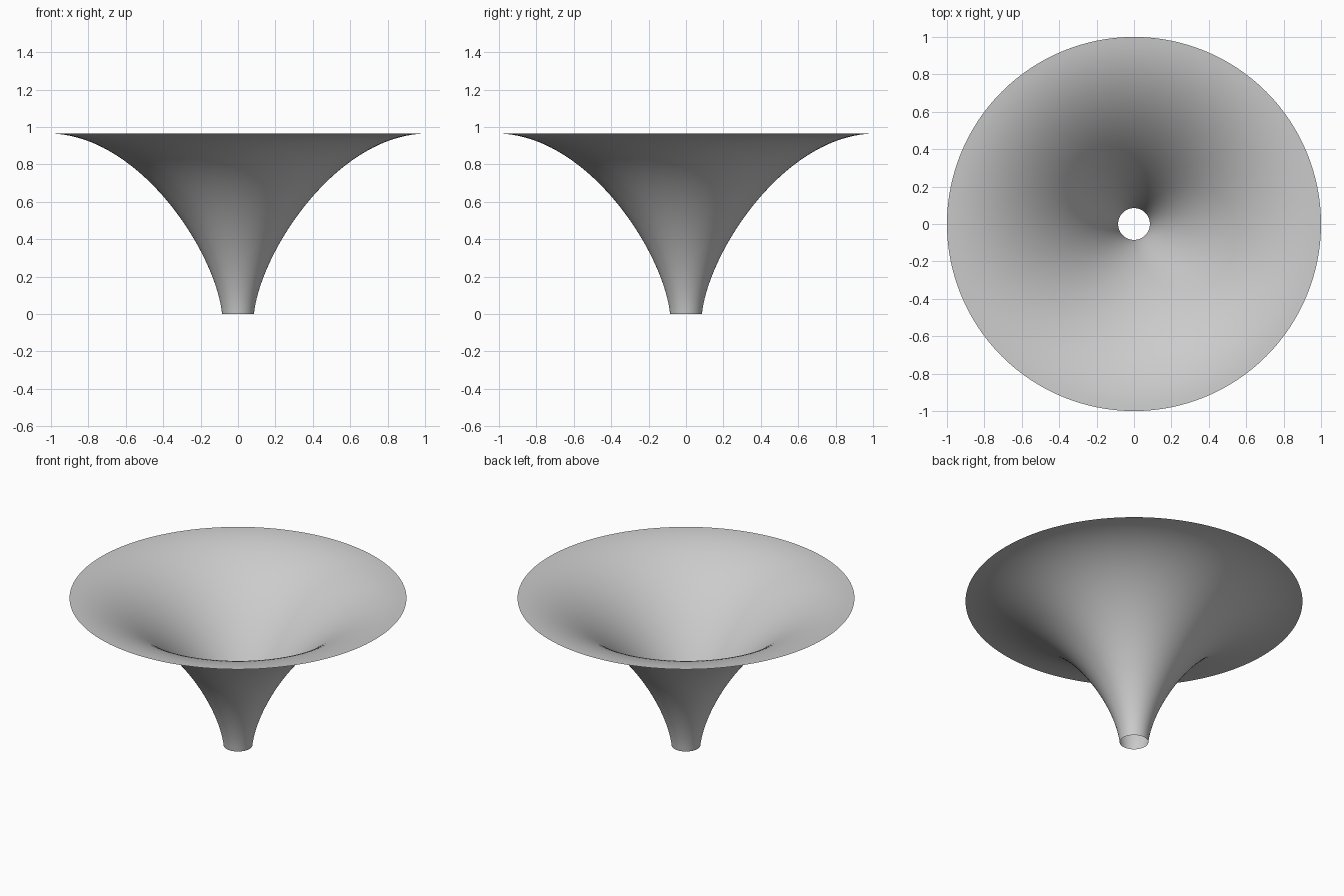
import bpy
import bmesh
from math import tau
from mathutils import Vector, Matrix
from mathutils.geometry import interpolate_bezier

cube = bpy.data.objects.get("Cube")
if cube:
    bpy.data.objects.remove(cube, do_unlink=True)

# Plain grey material
grey = bpy.data.materials.new("light grey")
grey.use_nodes = True
colour = (0.6, 0.6, 0.6, 1)
grey.diffuse_color = colour
grey.node_tree.nodes["Principled BSDF"].inputs["Base Color"].default_value = colour

# Flared profile: upright at the neck, level at the rim
profile = interpolate_bezier(
    Vector((0.085, 0, 0)), Vector((0.12, 0, 0.33)),
    Vector((0.52, 0, 0.95)), Vector((1, 0, 0.965)), 40)

# Turn the profile into an open bell
bm = bmesh.new()
verts = [bm.verts.new(p) for p in profile]
edges = [bm.edges.new(pair) for pair in zip(verts, verts[1:])]
bmesh.ops.spin(bm, geom=verts + edges, cent=(0, 0, 0), axis=(0, 0, 1),
               angle=tau, steps=128, use_merge=True)
bmesh.ops.remove_doubles(bm, verts=bm.verts, dist=0.0001)
bmesh.ops.recalc_face_normals(bm, faces=bm.faces)
for face in bm.faces:
    face.smooth = True

mesh = bpy.data.meshes.new("flared_bell")
bm.to_mesh(mesh)
bm.free()
mesh.materials.append(grey)
bell = bpy.data.objects.new("flared_bell", mesh)
bpy.context.collection.objects.link(bell)
